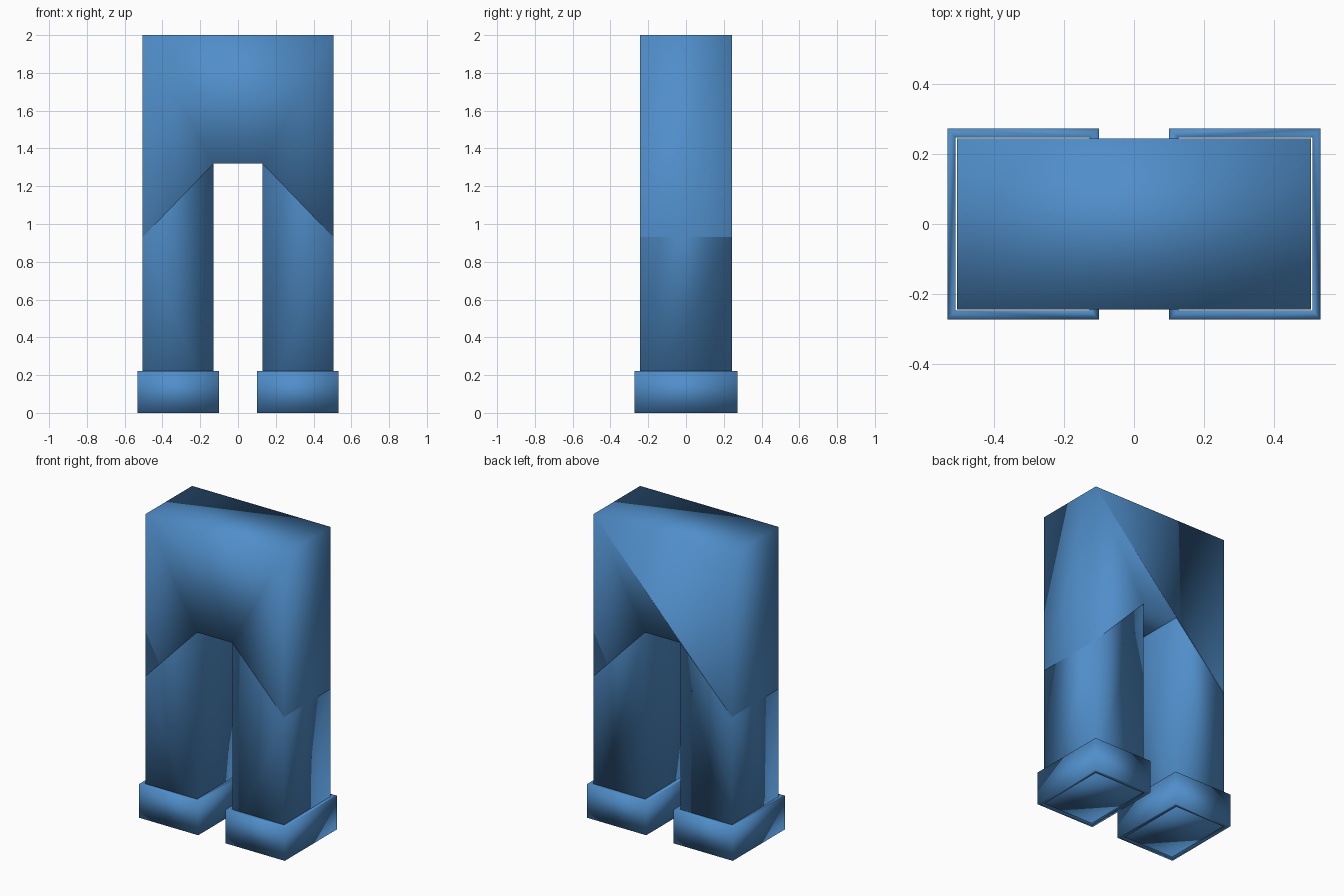
import bpy, bmesh

if "Cube" in bpy.data.objects:
    bpy.data.objects.remove(bpy.data.objects["Cube"])

HALF_D = 0.243            # half depth of the trousers
IN_X, OUT_X = 0.13, 0.505  # inner and outer side of a leg
CROTCH, SEAM = 1.32, 0.93  # heights of the crotch and outer seam

denim = bpy.data.materials.new("denim blue")
denim.diffuse_color = (0.08, 0.27, 0.59, 1)
denim.use_nodes = True
denim.node_tree.nodes["Principled BSDF"].inputs["Base Color"].default_value = denim.diffuse_color


def finish(name, bm):
    bmesh.ops.recalc_face_normals(bm, faces=bm.faces[:])
    for f in bm.faces:
        f.smooth = True
    mesh = bpy.data.meshes.new(name)
    bm.to_mesh(mesh)
    bm.free()
    mesh.materials.append(denim)
    obj = bpy.data.objects.new(name, mesh)
    bpy.context.collection.objects.link(obj)
    return obj


def extrude_profile(name, profile, open_edges):
    """Front outline (x, z) swept through the depth, some edges left open."""
    bm = bmesh.new()
    front = [bm.verts.new((x, -HALF_D, z)) for x, z in profile]
    back = [bm.verts.new((x, HALF_D, z)) for x, z in profile]
    bm.faces.new(front)
    bm.faces.new(back[::-1])
    n = len(profile)
    for i in range(n):
        if i not in open_edges:
            j = (i + 1) % n
            bm.faces.new((front[i], back[i], back[j], front[j]))
    return finish(name, bm)


def ring(name, inner, outer, z0, z1):
    """Rectangular cuff with a rectangular hole; bounds are x0, x1, half depth."""
    bm = bmesh.new()
    loops = []
    for (x0, x1, d), z in ((outer, z0), (outer, z1), (inner, z1), (inner, z0)):
        loops.append([bm.verts.new((x, y, z)) for x, y in
                      ((x0, -d), (x1, -d), (x1, d), (x0, d))])
    for k in range(4):
        a, b = loops[k], loops[(k + 1) % 4]
        for i in range(4):
            j = (i + 1) % 4
            bm.faces.new((a[i], a[j], b[j], b[i]))
    return finish(name, bm)


# Hips: closed waist, slanted seams where the legs join
extrude_profile("hips", [(-OUT_X, SEAM), (-IN_X, CROTCH), (IN_X, CROTCH),
                         (OUT_X, SEAM), (OUT_X, 2), (-OUT_X, 2)], {0, 2})

# Legs and turned-up cuffs
for side, s in (("left", -1), ("right", 1)):
    extrude_profile(side + "_leg", [(s * IN_X, 0.004), (s * OUT_X, 0.004),
                                    (s * OUT_X, SEAM), (s * IN_X, CROTCH)], {2})
    g = 0.003
    ring(side + "_cuff",
         (s * (IN_X - g), s * (OUT_X + g), HALF_D + g),
         (s * 0.10, s * 0.532, 0.272), 0, 0.222)
